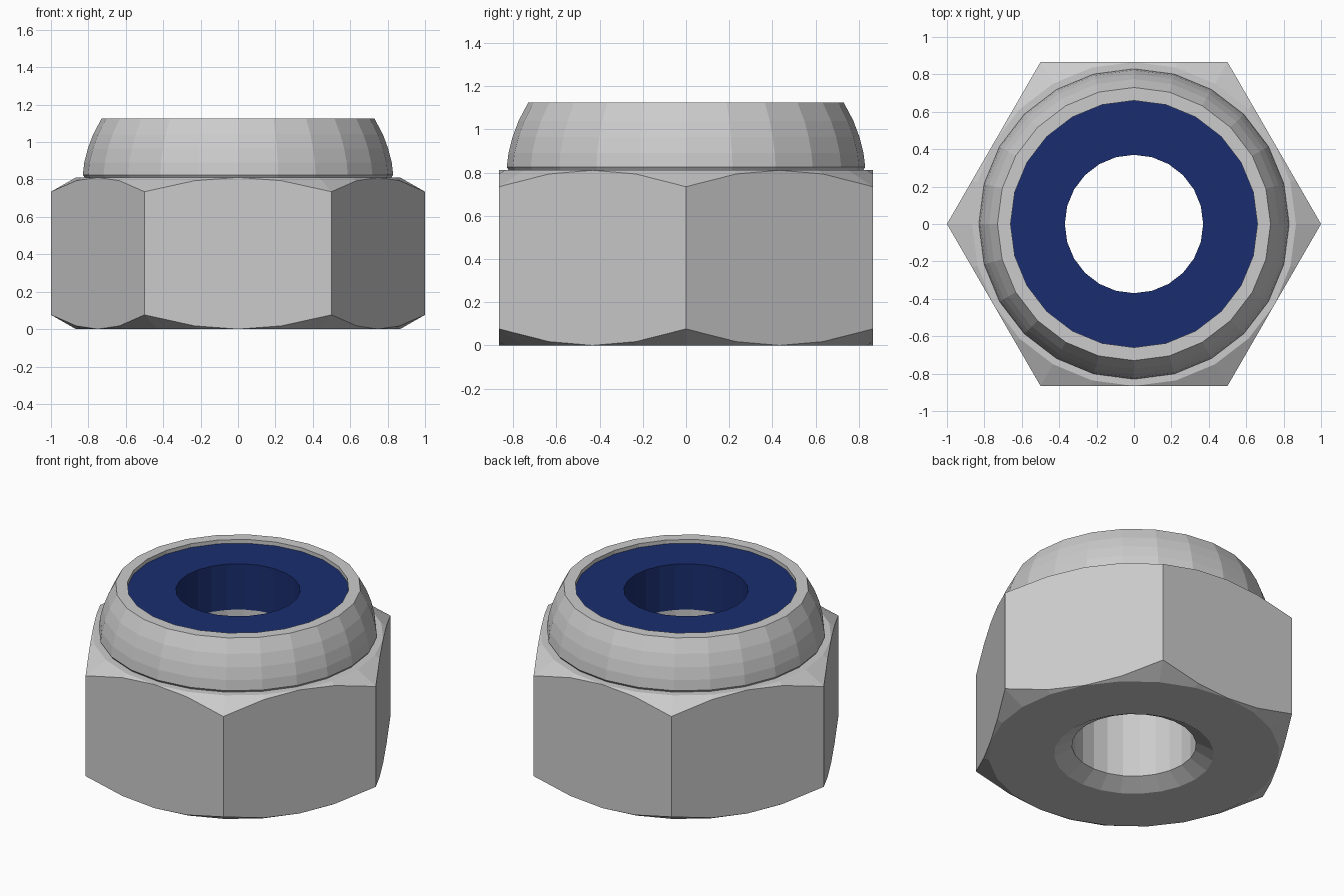
import bpy, bmesh
from math import cos, sin, pi, radians

if "Cube" in bpy.data.objects:
    bpy.data.objects.remove(bpy.data.objects["Cube"])

SEG = 24
APOTHEM = cos(pi / 6)


def hex_radius(i):
    # distance from the axis to the hexagon outline at segment i
    off = (i * 360 / SEG) % 60 - 30
    return APOTHEM / cos(radians(off))


def lathe(name, profile):
    """Revolve a closed profile; each point is (radius, z) or a function of the segment."""
    bm = bmesh.new()
    rings = []
    for p in profile:
        ring = []
        for i in range(SEG):
            r, z = p(i) if callable(p) else p
            a = 2 * pi * i / SEG
            ring.append(bm.verts.new((r * cos(a), r * sin(a), z)))
        rings.append(ring)
    for k, lower in enumerate(rings):
        upper = rings[(k + 1) % len(rings)]
        for i in range(SEG):
            j = (i + 1) % SEG
            # chamfer rings touch the flat rings at mid-side; weld leaves clean triangles
            bm.faces.new((lower[i], lower[j], upper[j], upper[i]))
    bmesh.ops.remove_doubles(bm, verts=bm.verts, dist=0.0005)
    bmesh.ops.recalc_face_normals(bm, faces=bm.faces)
    mesh = bpy.data.meshes.new(name)
    bm.to_mesh(mesh)
    bm.free()
    obj = bpy.data.objects.new(name, mesh)
    bpy.context.collection.objects.link(obj)
    return obj


def chamfer(i):
    # conical cut depth, zero at mid-side and deepest at the corners
    return (hex_radius(i) - APOTHEM) * 0.57


# Hexagonal body with chamfered ends, domed collar, rolled lip and bore
lathe("nut_body", [
    (0.37, 0.06), (0.475, 0.0), (APOTHEM, 0.0),
    lambda i: (hex_radius(i), chamfer(i)),
    lambda i: (hex_radius(i), 0.811 - chamfer(i)),
    (APOTHEM, 0.811), (0.82, 0.811),
    (0.83, 0.825), (0.822, 0.89), (0.803, 0.965), (0.775, 1.04), (0.73, 1.125),
    (0.66, 1.125), (0.66, 0.80), (0.37, 0.80),
])

# Blue locking insert
insert = lathe("locking_insert", [
    (0.37, 0.80), (0.66, 0.80), (0.66, 1.10), (0.37, 1.10),
])
blue = bpy.data.materials.new("blue_nylon")
blue.diffuse_color = (0.01, 0.027, 0.16, 1)
blue.use_nodes = True
blue.node_tree.nodes["Principled BSDF"].inputs["Base Color"].default_value = blue.diffuse_color
insert.data.materials.append(blue)
